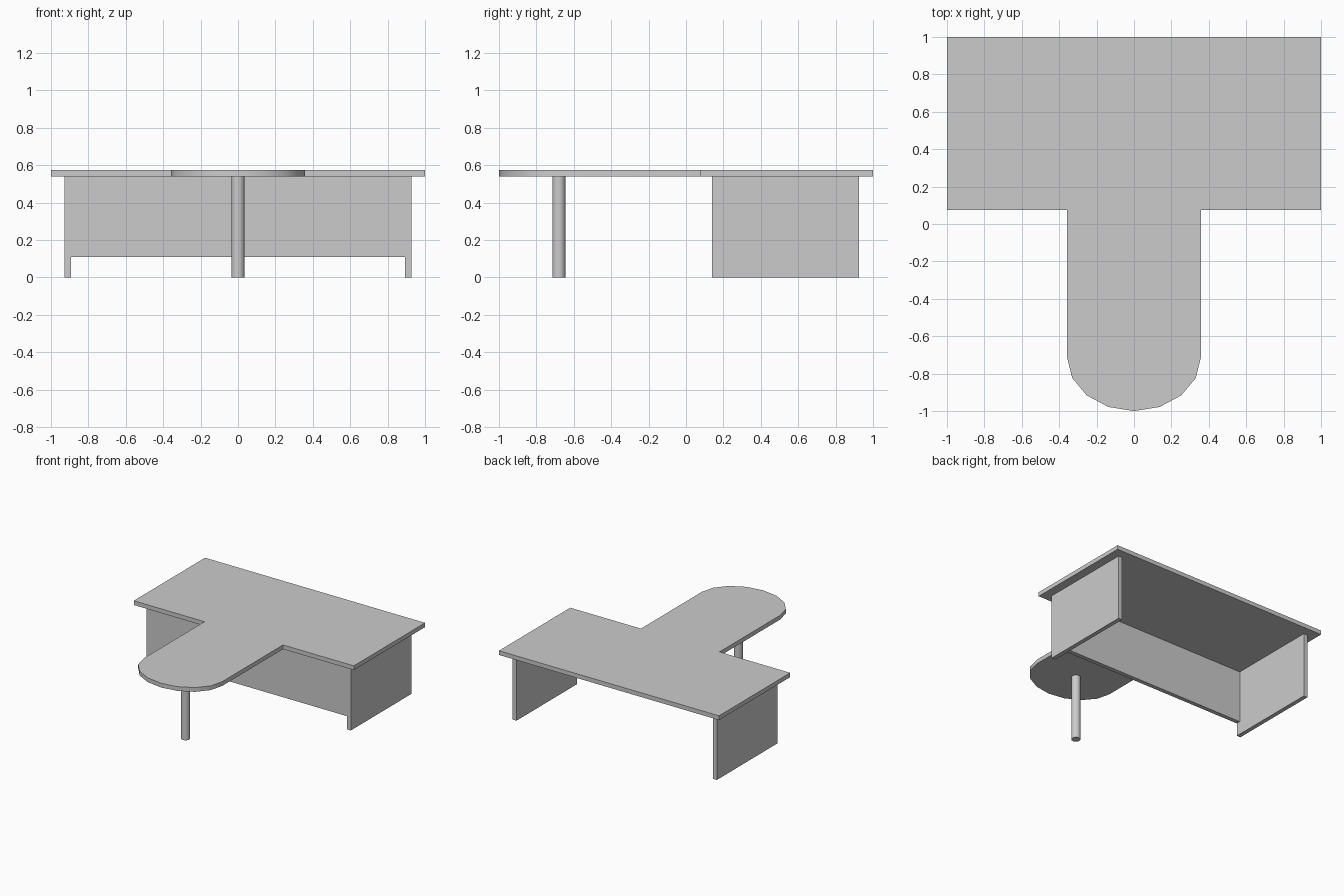
import bpy, bmesh, math

if "Cube" in bpy.data.objects:
    bpy.data.objects.remove(bpy.data.objects["Cube"])

TOP_Z, UNDER_Z = 0.575, 0.54
PANEL_T = 0.035
FRONT_Y, BACK_Y = 0.14, 0.925
LEG_X = 0.928


def add_mesh(name, bm):
    bmesh.ops.recalc_face_normals(bm, faces=bm.faces)
    mesh = bpy.data.meshes.new(name)
    bm.to_mesh(mesh)
    bm.free()
    obj = bpy.data.objects.new(name, mesh)
    bpy.context.collection.objects.link(obj)
    return obj


def extrude_outline(name, points, z0, z1):
    bm = bmesh.new()
    face = bm.faces.new([bm.verts.new((x, y, z0)) for x, y in points])
    up = bmesh.ops.extrude_face_region(bm, geom=[face])["geom"]
    verts = [v for v in up if isinstance(v, bmesh.types.BMVert)]
    bmesh.ops.translate(bm, verts=verts, vec=(0, 0, z1 - z0))
    return add_mesh(name, bm)


def box(name, x0, x1, y0, y1, z0, z1):
    return extrude_outline(name, [(x0, y0), (x1, y0), (x1, y1), (x0, y1)], z0, z1)


def smooth(obj):
    bpy.ops.object.select_all(action='DESELECT')
    obj.select_set(True)
    bpy.context.view_layer.objects.active = obj
    bpy.ops.object.shade_smooth_by_angle(angle=math.radians(32))


# T-shaped top with a rounded peninsula end
W, ARC_Y, EDGE_Y = 0.357, -0.715, 0.075
arc = [(-W * math.cos(i * math.pi / 8), ARC_Y - (1 + ARC_Y) * math.sin(i * math.pi / 8))
       for i in range(9)]
outline = [(1, EDGE_Y), (1, 1), (-1, 1), (-1, EDGE_Y), (-W, EDGE_Y)] + arc + [(W, EDGE_Y)]
smooth(extrude_outline("desk_top", outline, UNDER_Z, TOP_Z))

# Side panels
for side, name in ((-1, "left_side_panel"), (1, "right_side_panel")):
    xs = sorted((side * LEG_X, side * (LEG_X - PANEL_T)))
    box(name, *xs, FRONT_Y, BACK_Y, 0, UNDER_Z)

# Front panel, flush with the side panels and raised off the floor
inner = LEG_X - PANEL_T
box("front_panel", -inner, inner, FRONT_Y, FRONT_Y + PANEL_T, 0.108, UNDER_Z)

# Round post under the peninsula
bpy.ops.mesh.primitive_cylinder_add(vertices=16, radius=0.035, depth=UNDER_Z,
                                    location=(0, -0.68, UNDER_Z / 2))
post = bpy.context.object
post.name = "round_post"
smooth(post)
